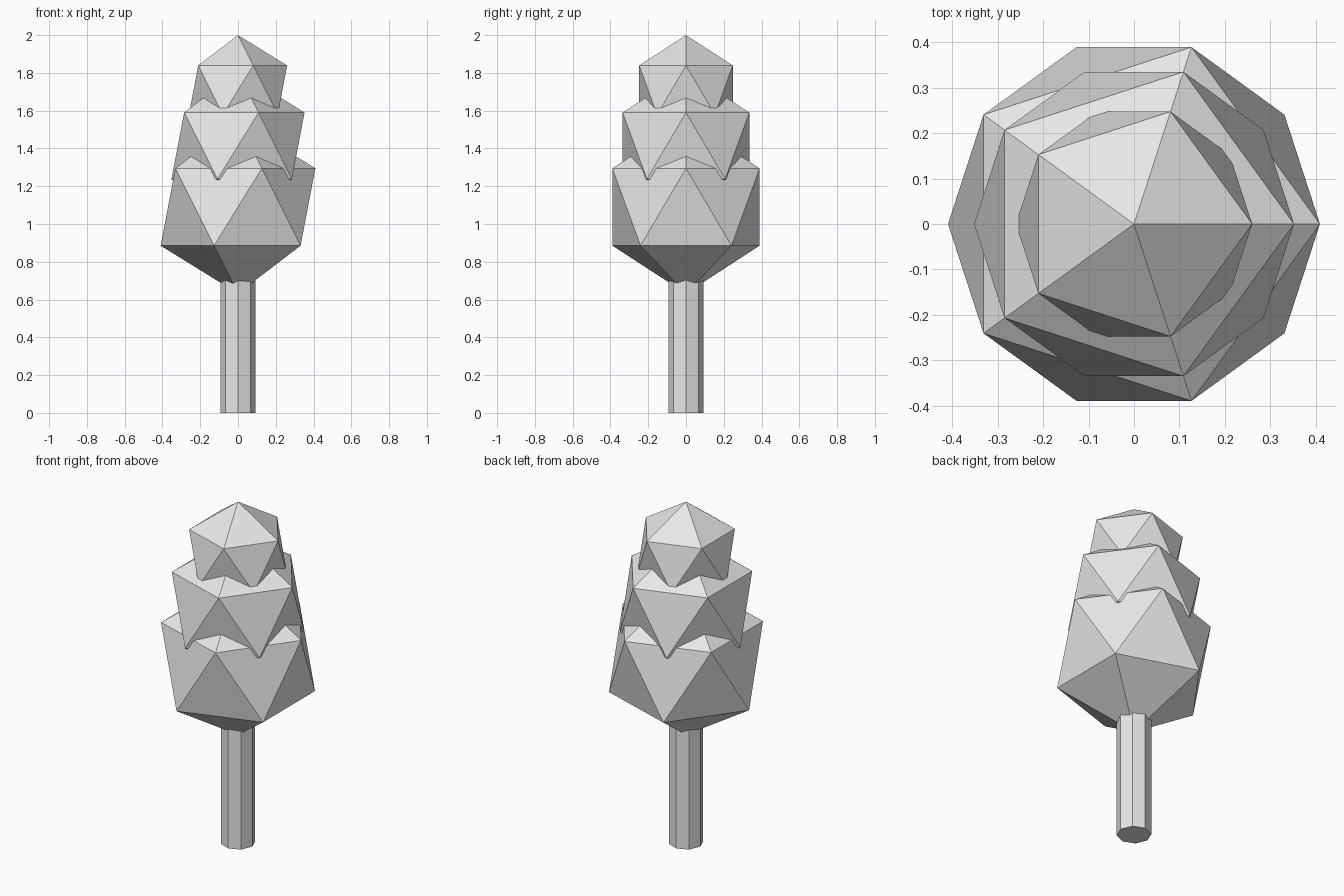
import bpy
import bmesh
from mathutils import Matrix, Vector

cube = bpy.data.objects.get("Cube")
if cube:
    bpy.data.objects.remove(cube, do_unlink=True)

# Single plain grey for the whole tree
grey = bpy.data.materials.new("light_grey")
grey.use_nodes = True
colour = (0.8, 0.8, 0.8, 1.0)
grey.diffuse_color = colour
grey.node_tree.nodes["Principled BSDF"].inputs["Base Color"].default_value = colour


def add_object(name, bm):
    mesh = bpy.data.meshes.new(name)
    bm.to_mesh(mesh)
    bm.free()
    mesh.materials.append(grey)
    obj = bpy.data.objects.new(name, mesh)
    bpy.context.collection.objects.link(obj)
    return obj


def add_foliage(name, radius, height):
    """Flat-faced icosahedron, point up, upper ring with a corner on +x."""
    bm = bmesh.new()
    bmesh.ops.create_icosphere(bm, subdivisions=1, radius=radius)
    # Turn the upper ring so that one corner lies on +x
    corner = next(v.co for v in bm.verts if 0 < v.co.z < radius * 0.9)
    turn = corner.to_2d().angle_signed(Vector((1, 0)))
    bm.transform(Matrix.Rotation(-turn, 4, "Z"))
    bm.transform(Matrix.Translation((0, 0, height)))
    return add_object(name, bm)


# Trunk: octagonal post reaching into the foliage
TRUNK_RADIUS, TRUNK_HEIGHT = 0.093, 0.9
bm = bmesh.new()
bmesh.ops.create_cone(bm, cap_ends=True, segments=8, radius1=TRUNK_RADIUS,
                      radius2=TRUNK_RADIUS, depth=TRUNK_HEIGHT,
                      matrix=Matrix.Translation((0, 0, TRUNK_HEIGHT / 2)))
add_object("trunk", bm)

# Foliage: three shrinking tiers
add_foliage("lower_foliage", 0.458, 1.09)
add_foliage("middle_foliage", 0.394, 1.414)
add_foliage("top_foliage", 0.291, 1.709)
